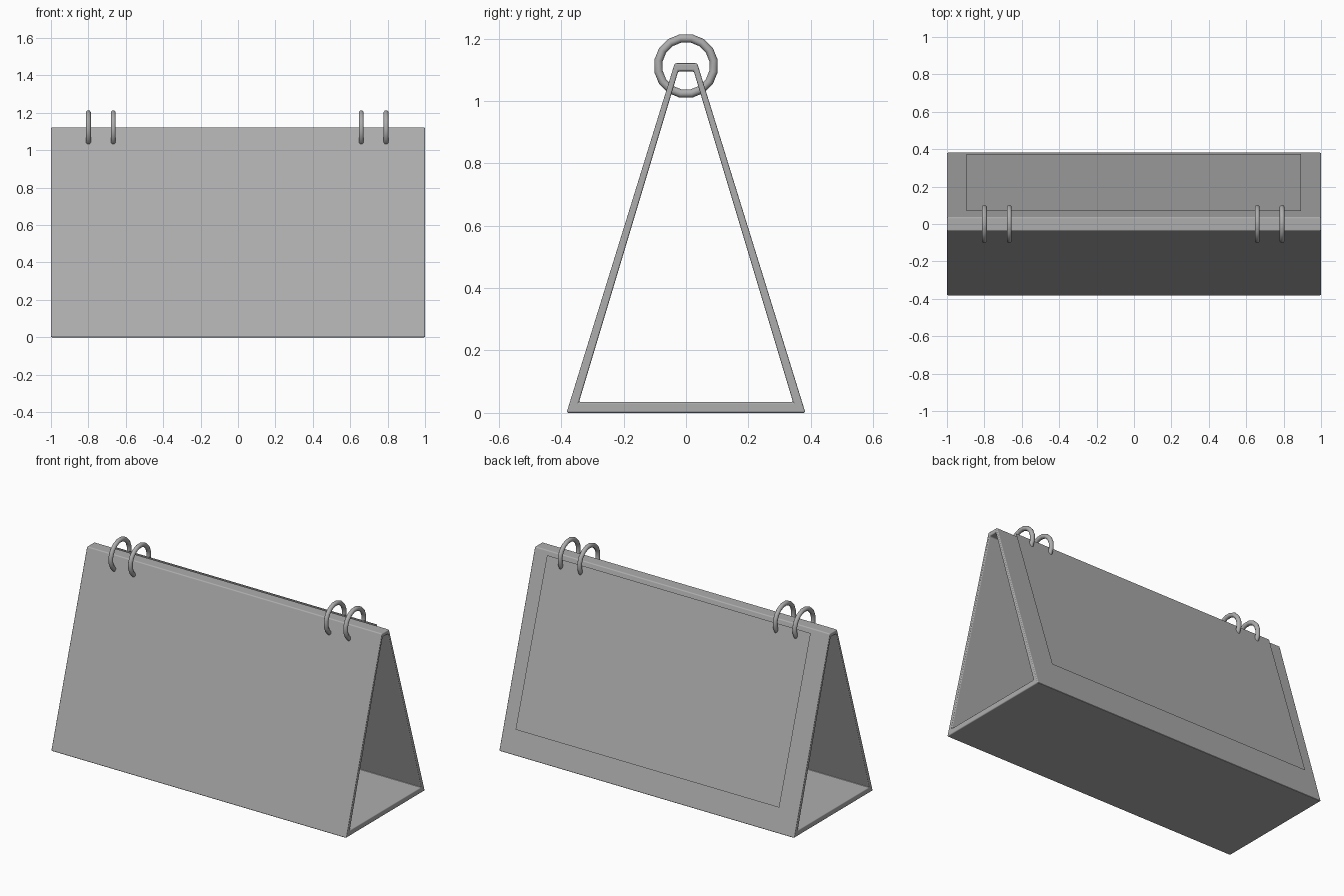
import bpy
import bmesh
import math

cube = bpy.data.objects.get("Cube")
if cube:
    bpy.data.objects.remove(cube, do_unlink=True)

grey = bpy.data.materials.new("mid_grey")
grey.use_nodes = True
colour = (0.42, 0.42, 0.42, 1)
grey.diffuse_color = colour
grey.node_tree.nodes["Principled BSDF"].inputs["Base Color"].default_value = colour


def finish(name, bm):
    """Turn a bmesh into a named, coloured object."""
    mesh = bpy.data.meshes.new(name)
    bm.to_mesh(mesh)
    bm.free()
    mesh.materials.append(grey)
    obj = bpy.data.objects.new(name, mesh)
    bpy.context.collection.objects.link(obj)
    return obj


# Hollow folded stand: outer and inner outlines in (y, z), run along x
half = [(0.383, 0), (0.036, 1.121)], [(0.343, 0.035), (0.025, 1.095)]
outlines = [pts + [(-y, z) for y, z in reversed(pts)] for pts in half]
bm = bmesh.new()
(outer_r, inner_r), (outer_l, inner_l) = [
    [[bm.verts.new((x, y, z)) for y, z in outline] for outline in outlines]
    for x in (-1, 1)
]
for a, b in ((outer_r, outer_l), (inner_l, inner_r), (inner_r, outer_r), (outer_l, inner_l)):
    for i in range(4):
        j = (i + 1) % 4
        bm.faces.new((a[i], a[j], b[j], b[i]))
bmesh.ops.recalc_face_normals(bm, faces=bm.faces)
stand = finish("folded_stand", bm)
stand.data.shade_smooth()
bevel = stand.modifiers.new("soft_edges", "BEVEL")
bevel.width = 0.006
bevel.segments = 3
bevel.limit_method = "ANGLE"
bevel.harden_normals = True

# Paper-thin page hanging just off the back panel
bm = bmesh.new()
bm.faces.new([bm.verts.new(p) for p in (
    (0.893, 0.375, 0.157), (0.893, 0.07, 1.109),
    (-0.895, 0.07, 1.109), (-0.895, 0.375, 0.157))])
bm.normal_update()
if bm.faces[:][0].normal.y < 0:
    bmesh.ops.reverse_faces(bm, faces=bm.faces[:])
finish("back_page", bm)

# Binder rings, in two pairs along the top fold
for i, x in enumerate((-0.8, -0.667, 0.659, 0.792)):
    bpy.ops.mesh.primitive_torus_add(
        major_radius=0.09, minor_radius=0.0135,
        major_segments=16, minor_segments=10,
        location=(x, 0, 1.112))
    ring = bpy.context.object
    ring.name = f"binder_ring_{i + 1}"
    # Stand upright, then roll half a segment so a flat facet is on top
    ring.rotation_mode = "ZYX"
    ring.rotation_euler = (math.pi / 16, math.pi / 2, 0)
    ring.data.materials.append(grey)
    bpy.ops.object.shade_smooth_by_angle(angle=math.radians(50))
